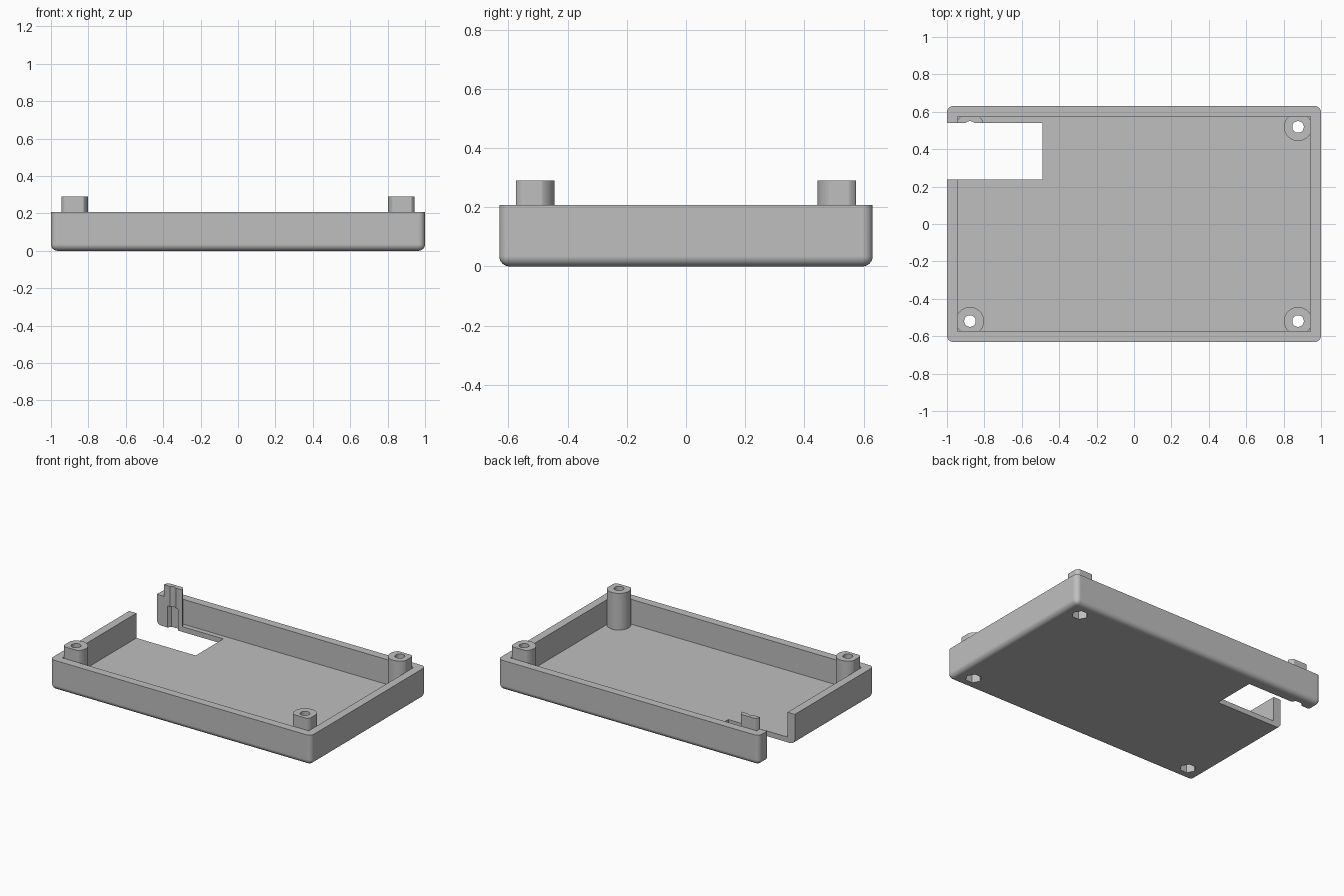
import bpy, bmesh, math

cube = bpy.data.objects.get("Cube")
if cube:
    bpy.data.objects.remove(cube, do_unlink=True)

# Main sizes
HX, HY, RIM = 1.0, 0.631, 0.208        # outer half sizes and rim height
IX, IY, FLOOR = 0.944, 0.574, 0.036    # inner half sizes and floor height
PX, PY, POST_TOP = 0.877, 0.519, 0.29  # post centres and height

grey = bpy.data.materials.new("light grey plastic")
grey.use_nodes = True
colour = (0.52, 0.52, 0.52, 1)
grey.diffuse_color = colour
grey.node_tree.nodes["Principled BSDF"].inputs["Base Color"].default_value = colour


def prism(name, outline, z0, z1, fillet=0):
    """Extrude an outline, optionally rounding all edges but the top ones."""
    bm = bmesh.new()
    face = bm.faces.new([bm.verts.new((x, y, z0)) for x, y in outline])
    out = bmesh.ops.extrude_face_region(bm, geom=[face])
    for v in out["geom"]:
        if isinstance(v, bmesh.types.BMVert):
            v.co.z = z1
    bmesh.ops.recalc_face_normals(bm, faces=bm.faces)
    if fillet:
        edges = [e for e in bm.edges if min(v.co.z for v in e.verts) < z1 - 1e-4]
        bmesh.ops.bevel(bm, geom=edges, offset=fillet, segments=6,
                        profile=0.5, affect='EDGES')
    mesh = bpy.data.meshes.new(name)
    bm.to_mesh(mesh)
    bm.free()
    mesh.materials.append(grey)
    obj = bpy.data.objects.new(name, mesh)
    bpy.context.collection.objects.link(obj)
    return obj


def rect(x0, x1, y0, y1):
    return [(x0, y0), (x1, y0), (x1, y1), (x0, y1)]


def ring(cx, cy, r, n):
    return [(cx + r * math.cos(math.tau * i / n), cy + r * math.sin(math.tau * i / n))
            for i in range(n)]


def combine(target, tool, operation):
    """Apply one boolean and discard the tool."""
    mod = target.modifiers.new("boolean", 'BOOLEAN')
    mod.operation, mod.solver, mod.object = operation, 'EXACT', tool
    bpy.context.view_layer.objects.active = target
    bpy.ops.object.modifier_apply(modifier=mod.name)
    bpy.data.objects.remove(tool, do_unlink=True)


# Open tray with rounded underside and corners
tray = prism("tray", rect(-HX, HX, -HY, HY), 0, RIM, 0.035)
combine(tray, prism("cavity", rect(-IX, IX, -IY, IY), FLOOR, 1), 'DIFFERENCE')

corners = [(sx * PX, sy * PY) for sx in (-1, 1) for sy in (-1, 1)]

# Corner posts, flattened where they meet the walls
for cx, cy in corners:
    outline = []
    for x, y in ring(cx, cy, 0.075, 96):
        outline.append((max(-IX, min(IX, x)), max(-IY, min(IY, y))))
    combine(tray, prism("corner_post", outline, FLOOR / 2, POST_TOP), 'UNION')

# Screw holes with hexagonal nut pockets underneath
for cx, cy in corners:
    combine(tray, prism("screw_hole", ring(cx, cy, 0.031, 32), -0.1, 1), 'DIFFERENCE')
    combine(tray, prism("nut_pocket", ring(cx, cy, 0.052, 6), -0.1, 0.15), 'DIFFERENCE')

# Opening through the floor, side wall and part of one post
combine(tray, prism("side_opening", rect(-1.2, -0.49, 0.237, 0.54), -0.1, 1), 'DIFFERENCE')

# Smooth fillets and posts, crisp flat faces
bpy.ops.object.select_all(action='DESELECT')
tray.select_set(True)
bpy.context.view_layer.objects.active = tray
bpy.ops.object.shade_smooth_by_angle(angle=math.radians(30))
normals = tray.modifiers.new("flat faces", 'WEIGHTED_NORMAL')
normals.keep_sharp = True
